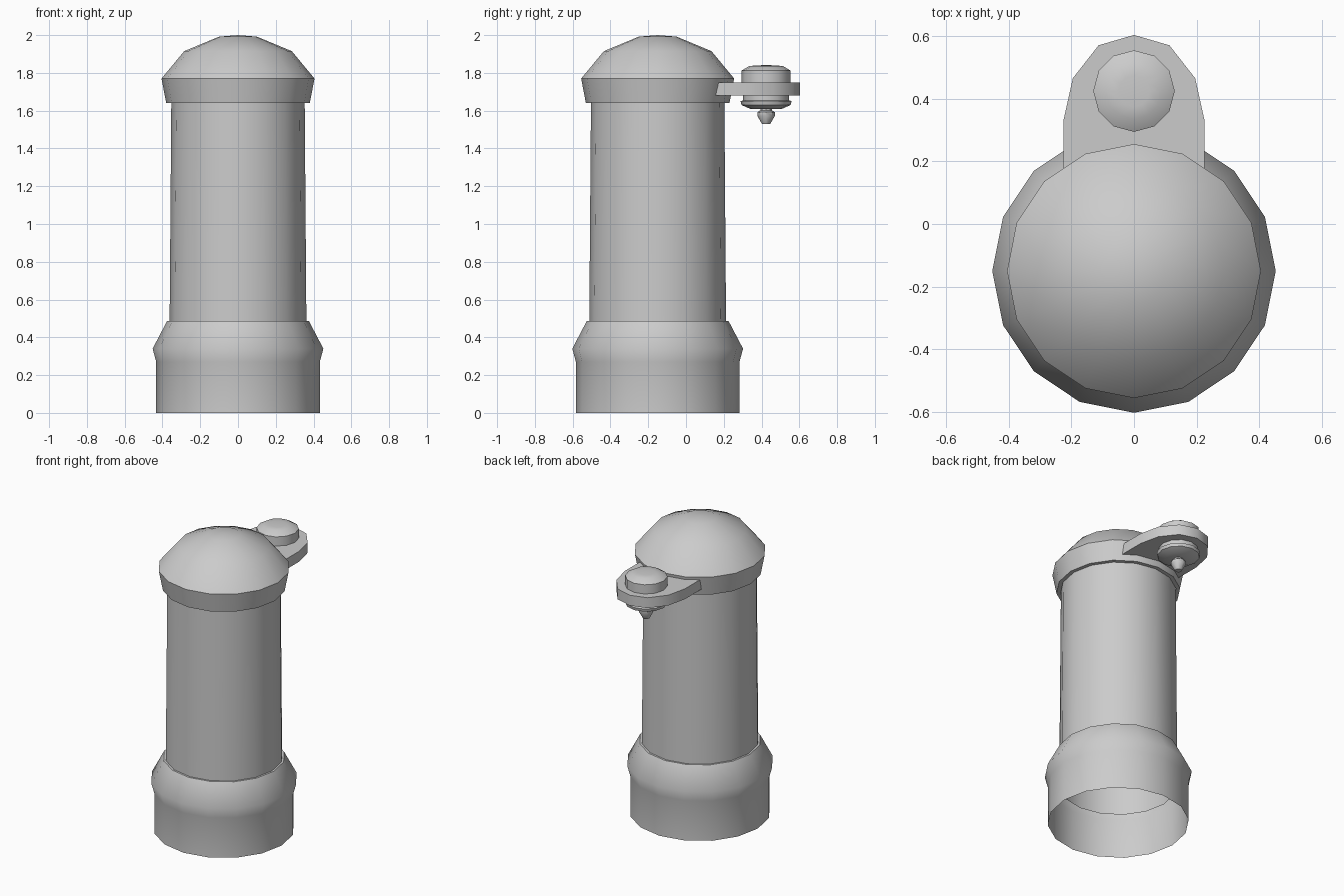
import bpy, bmesh, math

if "Cube" in bpy.data.objects:
    bpy.data.objects.remove(bpy.data.objects["Cube"])


def finish(name, bm, angle=40):
    bmesh.ops.remove_doubles(bm, verts=bm.verts, dist=1e-5)
    bmesh.ops.recalc_face_normals(bm, faces=bm.faces)
    me = bpy.data.meshes.new(name)
    bm.to_mesh(me)
    bm.free()
    ob = bpy.data.objects.new(name, me)
    bpy.context.collection.objects.link(ob)
    bpy.ops.object.select_all(action='DESELECT')
    ob.select_set(True)
    bpy.context.view_layer.objects.active = ob
    bpy.ops.object.shade_smooth_by_angle(angle=math.radians(angle))
    return ob


def lathe(name, profile, y, sides, angle=40):
    """Revolve (radius, z) points about a vertical axis at (0, y)."""
    bm = bmesh.new()
    rings = []
    for r, z in profile:
        n = 1 if r == 0 else sides
        rings.append([bm.verts.new((r * math.cos(2 * math.pi * i / sides),
                                    y + r * math.sin(2 * math.pi * i / sides), z))
                      for i in range(n)])
    for a, b in zip(rings, rings[1:]):
        for i in range(sides):
            j = (i + 1) % sides
            vs = [a[i % len(a)], a[j % len(a)], b[j % len(b)], b[i % len(b)]]
            bm.faces.new(list(dict.fromkeys(vs)))
    return finish(name, bm, angle)


# Main post: open base collar, shaft and domed cap
AXIS = -0.15
lathe("base_collar", [(0.433, 0), (0.433, 0.27), (0.452, 0.34), (0.375, 0.487), (0.362, 0.487)], AXIS, 16, 50)
lathe("shaft", [(0.364, 0.265), (0.362, 0.487), (0.353, 1.66)], AXIS, 16)
lathe("domed_cap", [(0.355, 1.64), (0.38, 1.64), (0.405, 1.77), (0.285, 1.915),
                    (0.1, 1.992), (0, 2.0)], AXIS, 16)

# Bracket plate running out of the cap
half = [(0.225, 0.15), (0.225, 0.33), (0.195, 0.465), (0.113, 0.57)]
outline = half + [(0, 0.603)] + [(-x, y) for x, y in reversed(half)]
bm = bmesh.new()
plate = bm.faces.new([bm.verts.new((x, y, 1.68)) for x, y in outline])
ext = bmesh.ops.extrude_face_region(bm, geom=[plate], use_keep_orig=True)
top = [v for v in ext["geom"] if isinstance(v, bmesh.types.BMVert)]
bmesh.ops.translate(bm, verts=top, vec=(0, 0, 0.07))
finish("bracket_plate", bm)

# Round knob on the plate, flange underneath and small nozzle
KNOB = 0.424
lathe("knob", [(0.13, 1.745), (0.13, 1.812), (0.09, 1.836), (0.05, 1.84), (0, 1.841)], KNOB, 12, 50)
lathe("lower_flange", [(0.122, 1.685), (0.122, 1.655), (0.135, 1.65), (0.13, 1.63),
                       (0.085, 1.61), (0, 1.61)], KNOB, 12)
lathe("nozzle", [(0.03, 1.615), (0.03, 1.602), (0.046, 1.592), (0.046, 1.572),
                 (0.022, 1.53), (0, 1.53)], KNOB, 8)
